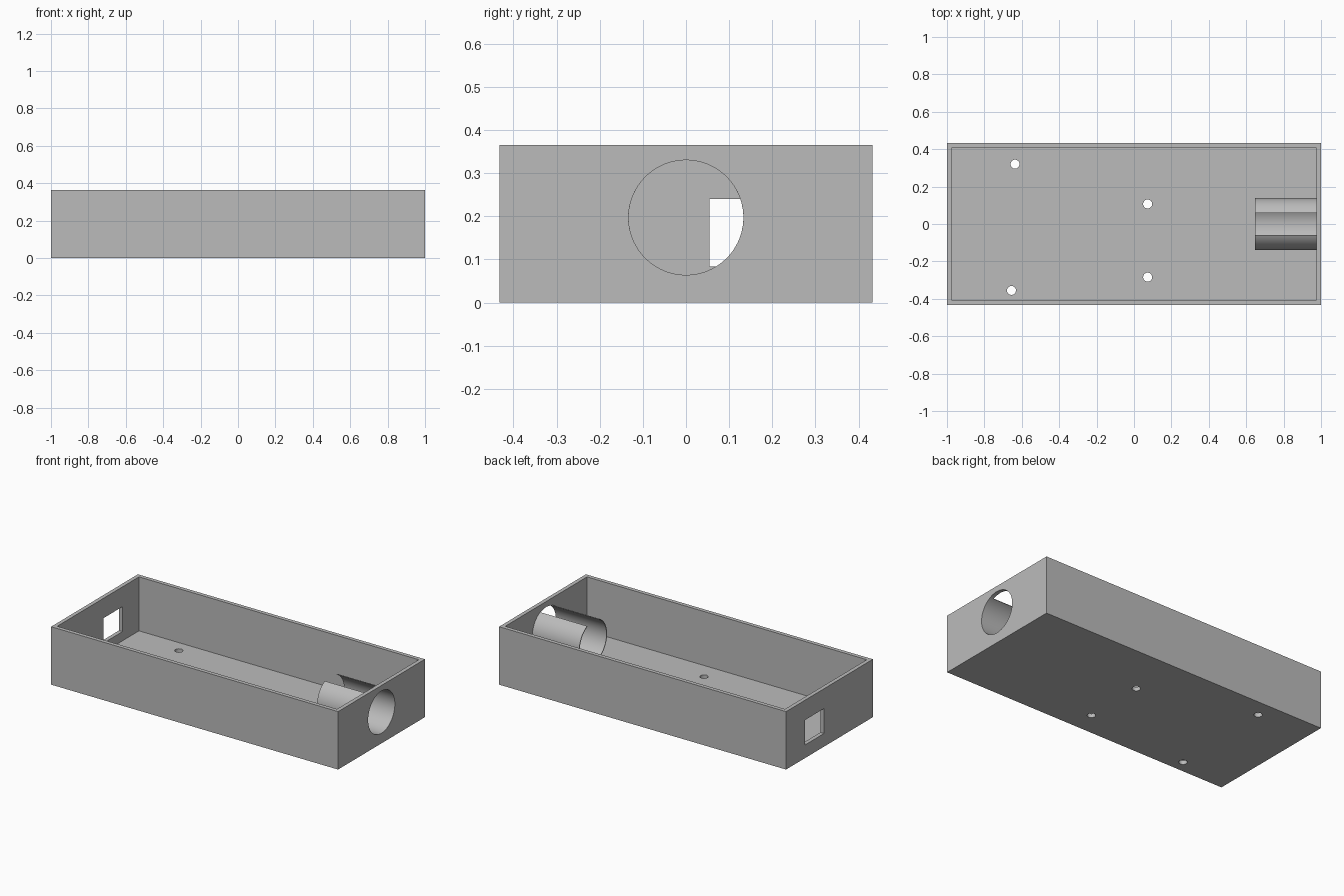
import bpy, bmesh, math
from mathutils import Matrix, Vector

cube = bpy.data.objects.get("Cube")
if cube:
    bpy.data.objects.remove(cube, do_unlink=True)

GREY = (0.5, 0.5, 0.5, 1)
mat = bpy.data.materials.new("plain grey")
mat.use_nodes = True
mat.diffuse_color = GREY
mat.node_tree.nodes["Principled BSDF"].inputs["Base Color"].default_value = GREY

HX, HY, H = 1.0, 0.432, 0.365      # outer half sizes and height
WALL = 0.025
PORT_Z, PORT_R = 0.197, 0.133      # round port in the right wall
TUBE_R, TUBE_END = 0.138, 0.647
SLOT = 0.06                        # half width of the tube's top slot


def make(name, bm):
    bmesh.ops.recalc_face_normals(bm, faces=bm.faces)
    mesh = bpy.data.meshes.new(name)
    bm.to_mesh(mesh)
    bm.free()
    mesh.materials.append(mat)
    obj = bpy.data.objects.new(name, mesh)
    bpy.context.collection.objects.link(obj)
    return obj


def box(name, lo, hi):
    lo, hi = Vector(lo), Vector(hi)
    bm = bmesh.new()
    bmesh.ops.create_cube(bm, size=1, matrix=Matrix.Translation((lo + hi) / 2)
                          @ Matrix.Diagonal((*(hi - lo), 1)))
    return make(name, bm)


def cylinder(name, centre, radius, depth, axis="Z", segments=32):
    turn = Matrix.Rotation(math.pi / 2, 4, "Y") if axis == "X" else Matrix()
    bm = bmesh.new()
    bmesh.ops.create_cone(bm, cap_ends=True, segments=segments, radius1=radius,
                          radius2=radius, depth=depth,
                          matrix=Matrix.Translation(centre) @ turn)
    return make(name, bm)


def select(obj):
    bpy.ops.object.select_all(action="DESELECT")
    obj.select_set(True)
    bpy.context.view_layer.objects.active = obj


def cut(obj, cutter):
    mod = obj.modifiers.new("cut", "BOOLEAN")
    mod.operation, mod.solver, mod.object = "DIFFERENCE", "EXACT", cutter
    select(obj)
    bpy.ops.object.modifier_apply(modifier=mod.name)
    bpy.data.objects.remove(cutter, do_unlink=True)


# Open tray
tray = box("tray", (-HX, -HY, 0), (HX, HY, H))
cut(tray, box("cavity", (WALL - HX, WALL - HY, WALL), (HX - WALL, HY - WALL, H + 0.1)))

# Square window in the left end, round port in the right end
cut(tray, box("window_cutter", (-HX - 0.1, 0.054, 0.083), (-HX + 0.1, 0.243, 0.24)))
cut(tray, cylinder("port_cutter", (HX, 0, PORT_Z), PORT_R, 0.2, "X", 96))

# Mounting holes through the floor
for x, y in ((-0.636, 0.32), (-0.655, -0.355), (0.073, 0.107), (0.073, -0.284)):
    cut(tray, cylinder("screw_cutter", (x, y, 0), 0.024, 0.2))

# Thin slotted tube behind the port: an open ring profile pushed along x
steps = 80
start = math.asin(SLOT / TUBE_R)
sweep = 2 * (math.pi - start)
angles = [start + sweep * i / steps for i in range(steps + 1)]
bm = bmesh.new()
rows = []
for a in angles:
    rows.append([bm.verts.new((x, r * math.sin(a), PORT_Z + r * math.cos(a)))
                 for x, r in ((TUBE_END, PORT_R), (HX - WALL, PORT_R),
                              (HX - WALL, TUBE_R), (TUBE_END, TUBE_R))])
for p, q in zip(rows, rows[1:]):
    for i in range(4):
        j = (i + 1) % 4
        bm.faces.new((p[i], p[j], q[j], q[i]))
bm.faces.new(rows[0])
bm.faces.new(rows[-1])
tube = make("slotted_tube", bm)

for obj in (tray, tube):
    select(obj)
    bpy.ops.object.shade_smooth_by_angle(angle=math.radians(30))
